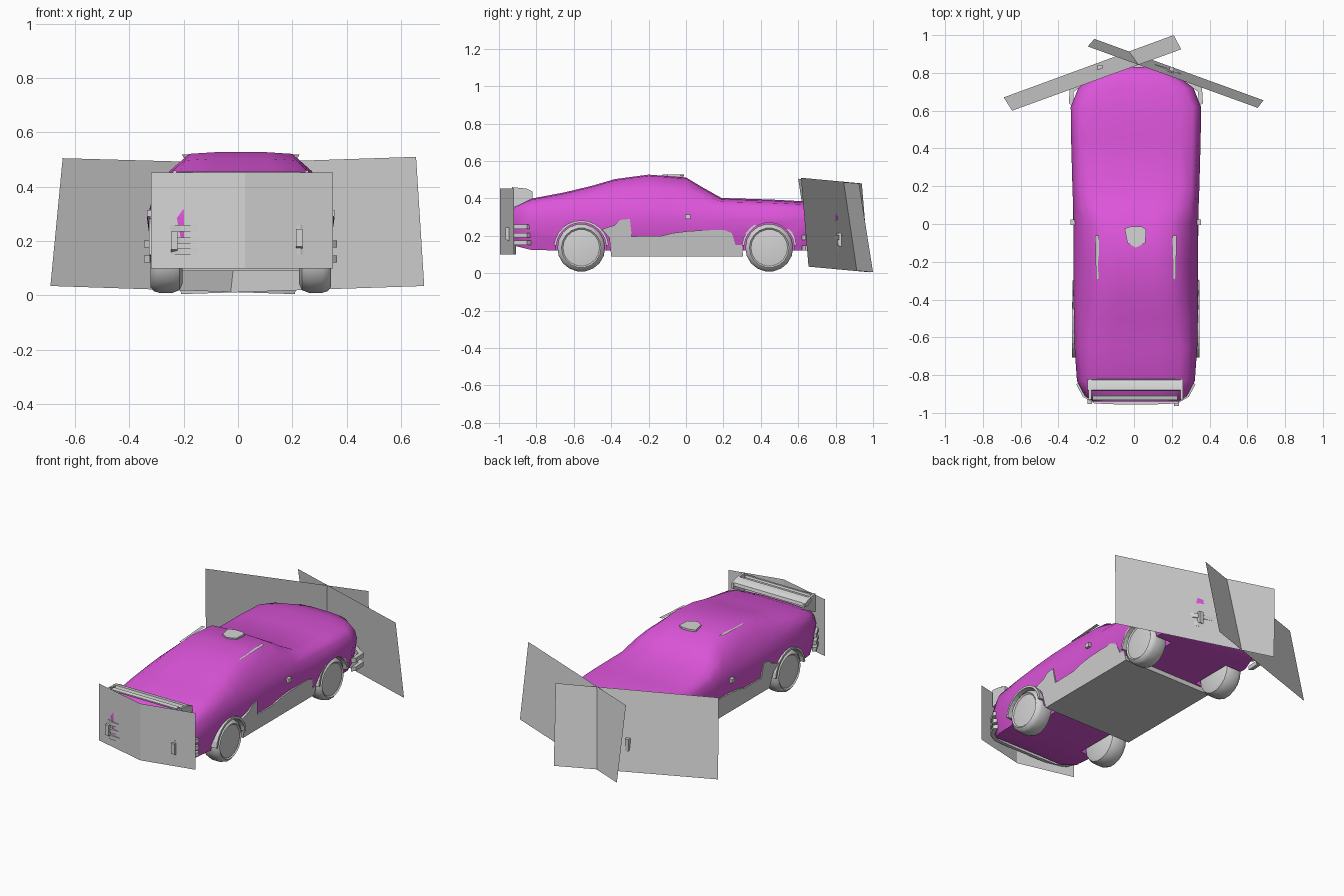
import bpy, bmesh, math

if "Cube" in bpy.data.objects:
    bpy.data.objects.remove(bpy.data.objects["Cube"])

CX = 0.01  # the car sits slightly off centre


def material(name, rgb):
    m = bpy.data.materials.new(name)
    m.diffuse_color = (*rgb, 1)
    m.use_nodes = True
    m.node_tree.nodes["Principled BSDF"].inputs["Base Color"].default_value = m.diffuse_color
    return m


PINK = material("magenta paint", (0.72, 0.09, 0.70))
GREY = material("light grey", (0.66, 0.66, 0.66))


def finish(name, bm, mat, smooth=None):
    bmesh.ops.recalc_face_normals(bm, faces=bm.faces)
    me = bpy.data.meshes.new(name)
    bm.to_mesh(me)
    bm.free()
    me.materials.append(mat)
    ob = bpy.data.objects.new(name, me)
    bpy.context.collection.objects.link(ob)
    if smooth:
        bpy.ops.object.select_all(action='DESELECT')
        ob.select_set(True)
        bpy.context.view_layer.objects.active = ob
        bpy.ops.object.shade_smooth_by_angle(angle=math.radians(smooth))
    return ob


def loft(name, rings, mat, smooth=None, caps=True, closed=False):
    bm = bmesh.new()
    vs = [[bm.verts.new(p) for p in r] for r in rings]
    n = len(rings[0])
    pairs = list(zip(vs, vs[1:])) + ([(vs[-1], vs[0])] if closed else [])
    for a, b in pairs:
        for i in range(n):
            j = (i + 1) % n
            bm.faces.new((a[i], a[j], b[j], b[i]))
    if caps and not closed:
        bm.faces.new(vs[0])
        bm.faces.new(vs[-1])
    return finish(name, bm, mat, smooth)


def prism_x(name, pts, x0, x1, mat, smooth=None):
    """Profile of (y, z) points extruded along x."""
    return loft(name, [[(CX + x, y, z) for y, z in pts] for x in (x0, x1)], mat, smooth)


def prism_z(name, pts, z0, z1, mat):
    """Outline of (x, y) points extruded upwards."""
    return loft(name, [[(CX + x, y, z) for x, y in pts] for z in (z0, z1)], mat)


def quad(name, pts, mat):
    bm = bmesh.new()
    bm.faces.new([bm.verts.new(p) for p in pts])
    return finish(name, bm, mat)


def arc(cy, cz, r, a0, a1, n):
    return [(cy + r * math.cos(math.radians(a0 + (a1 - a0) * i / n)),
             cz + r * math.sin(math.radians(a0 + (a1 - a0) * i / n))) for i in range(n + 1)]


# Body shell: y, half width, bottom, shoulder height, mid half width, top half width, top
sections = [
    (-0.94, .225, .20, .31, .20, .16, .345), (-0.91, .27, .145, .33, .24, .20, .365),
    (-0.83, .312, .125, .345, .28, .23, .398), (-0.65, .325, .12, .355, .285, .235, .432),
    (-0.50, .328, .12, .36, .28, .22, .468), (-0.38, .33, .12, .36, .27, .205, .503),
    (-0.20, .33, .12, .36, .262, .19, .527), (0.0, .33, .12, .36, .265, .19, .512),
    (0.09, .332, .12, .36, .285, .215, .458), (0.19, .336, .12, .355, .295, .235, .402),
    (0.45, .343, .12, .35, .30, .235, .394), (0.62, .345, .12, .345, .30, .235, .385),
    (0.72, .305, .125, .33, .26, .20, .37), (0.80, .20, .14, .315, .17, .13, .35),
    (0.83, .11, .18, .30, .09, .07, .325)]
rings = []
for y, w, zb, s, m, r, t in sections:
    half = [(.9 * w, zb), (.965 * w, max(.2, zb + .02)), (w, .285), (.95 * w, s),
            (m, s + .58 * (t - s)), (r, t - .006), (r * .5, t)]
    rings.append([(CX + x, y, z) for x, z in half] +
                 [(CX - x, y, z) for x, z in reversed(half)])
body = loft("body_shell", rings, PINK, 45)

# Wheels, wheel wells and arch trims
wheel_profile = [(.215, .0), (.215, .095), (.225, .118), (.25, .128), (.30, .128),
                 (.32, .122), (.332, .106), (.325, .098), (.330, .06), (.330, .0)]
CZ = .136
for side, label in ((1, "right"), (-1, "left")):
    for wy, end in ((-.56, "front"), (.445, "back")):
        n = 18
        prof = [(x, max(r, .001)) for x, r in wheel_profile]
        loft(f"wheel_{end}_{label}",
             [[(CX + side * x, wy + r * math.cos(2 * math.pi * i / n),
                CZ + r * math.sin(2 * math.pi * i / n)) for i in range(n)] for x, r in prof],
             GREY, 40)
        cutter = prism_x(f"well_cutter_{end}_{label}", arc(wy, CZ, .136, 0, 345, 23),
                         side * .2, side * .45, PINK)
        cutter.hide_render = True
        cutter.hide_set(True)
        mod = body.modifiers.new("wheel_well", 'BOOLEAN')
        mod.operation = 'DIFFERENCE'
        mod.solver = 'EXACT'
        mod.object = cutter
        prism_x(f"arch_trim_{end}_{label}",
                arc(wy, CZ, .147, 5, 175, 12) + arc(wy, CZ, .134, 175, 5, 12),
                side * .29, side * .337, GREY)

# Sill and flat underside with an uneven upper edge, leaning outward
edge = [(-.40, .09), (.305, .09), (.30, .15), (.265, .15), (.245, .215), (.20, .232),
        (.02, .226), (-.07, .215), (-.13, .20), (-.29, .197), (-.30, .29), (-.35, .285),
        (-.385, .255), (-.42, .245), (-.45, .235), (-.41, .19)]
loft("sill_and_floor", [[(CX + s * min(.305 + (z - .09) * .2, .336), y, z) for y, z in edge]
                        for s in (1, -1)], GREY)

# Bare patches on the roof
prism_z("roof_patch", [(-.06, -.025), (-.025, -.012), (.03, -.012), (.055, -.03),
                       (.05, -.10), (0, -.125), (-.045, -.10)], .517, .528, GREY)
for s, label in ((1, "right"), (-1, "left")):
    x = s * .205
    quad(f"roof_streak_{label}", [(CX + x - .006, -.29, .508), (CX + x + .006, -.29, .508),
                                  (CX + x + .011, -.06, .518), (CX + x - .011, -.06, .518)], GREY)

# Wing with its end supports
prism_x("wing_blade", [(-.885, .437), (-.878, .455), (-.85, .452), (-.825, .438),
                       (-.82, .42), (-.85, .415)], -.255, .245, GREY, 40)
prism_x("wing_rear_lip", [(-.932, .452), (-.91, .457), (-.905, .445), (-.93, .442)],
        -.23, .22, GREY)
for s in (1, -1):
    prism_x("wing_support", [(-.93, .35), (-.90, .36), (-.82, .40), (-.82, .437), (-.88, .455),
                             (-.93, .46)], s * .236, s * .25, GREY)


# Bumper bars following the body ends
def bar(name, half, depth, z0, z1):
    outer = half + [(-x, y) for x, y in reversed(half)]
    inner = [(x * .94, y - depth) for x, y in outer]
    prism_z(name, outer + inner[::-1], z0, z1, GREY)


for i, z in enumerate((.15, .19, .235)):
    bar(f"front_bumper_bar_{i}", [(.315, -.85), (.28, -.915), (.22, -.95), (.1, -.955)],
        -.02, z, z + .024)
for i, z in enumerate((.122, .177)):
    bar(f"back_bumper_bar_{i}", [(.355, .64), (.35, .72), (.21, .815), (.1, .845)],
        .02, z, z + .026)

# Small side mirrors
for s in (1, -1):
    prism_x("mirror", [(-.005, .29), (.025, .29), (.025, .315), (-.005, .315)],
            s * .32, s * .345, GREY)

# Folded panel at the front
for x, y, label in ((-.32, -.91, "left"), (.35, -.92, "right")):
    quad(f"front_panel_{label}", [(x, y, .1), (.025, -.995, .1), (.025, -.995, .453),
                                  (x, y, .453)], GREY)

# Two crossing tilted panels at the back
quad("back_panel_a", [(-.645, .60, .505), (-.69, .67, .035), (.21, 1.0, .005),
                      (.25, .925, .48)], GREY)
quad("back_panel_b", [(.655, .615, .51), (.685, .655, .035), (-.21, .98, .005),
                      (-.245, .94, .48)], GREY)

# Little handles on the panels
for name, x, y, z in (("front_handle_left", -.235, -.942, .20),
                      ("front_handle_right", .225, -.952, .21),
                      ("back_handle_left", -.18, .83, .18), ("back_handle_right", .20, .82, .18)):
    prism_x(name, [(y - .012, z - .03), (y + .012, z - .04), (y + .012, z + .035),
                   (y - .012, z + .035)], x - .012 - CX, x + .012 - CX, GREY)
